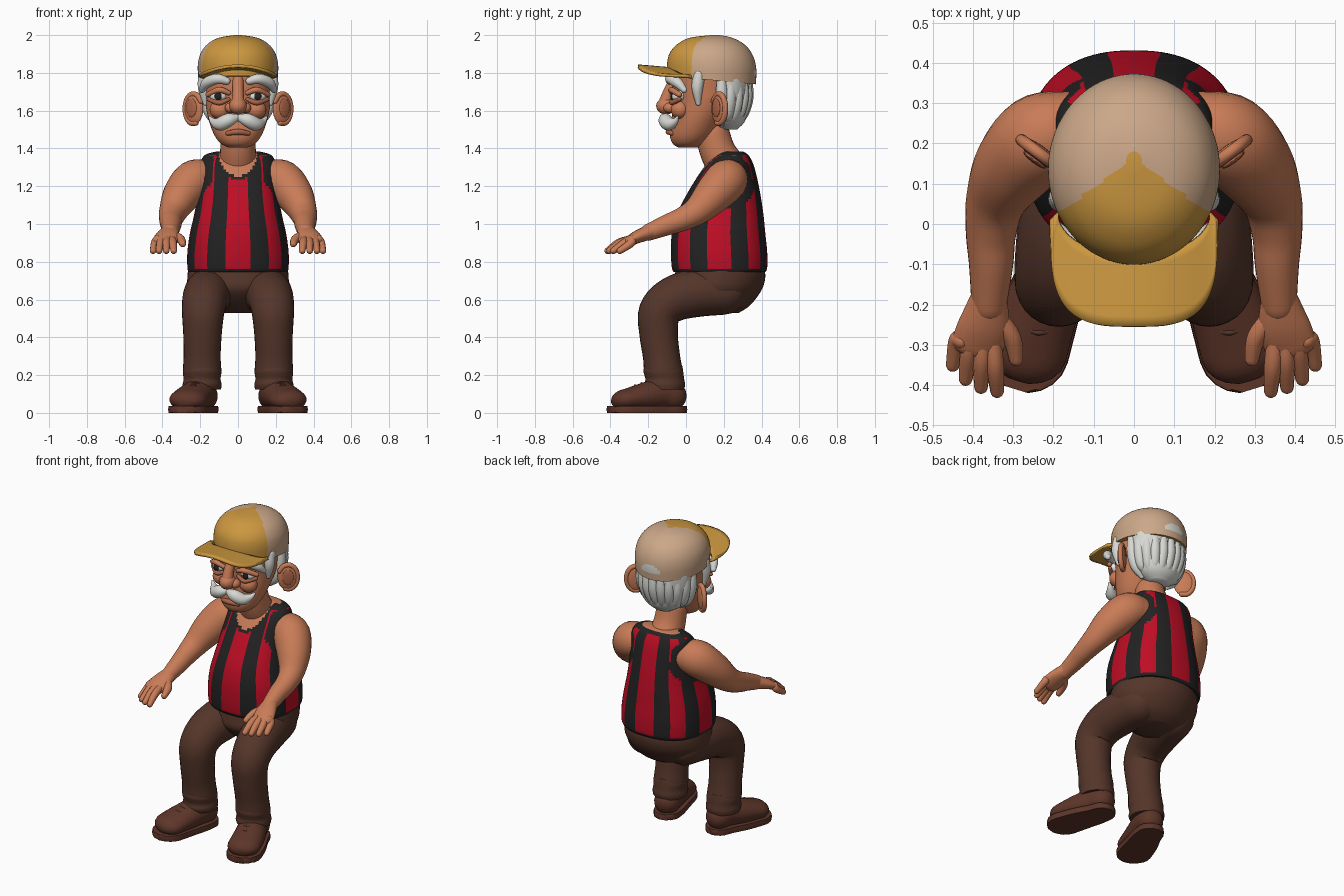
import bpy
import bmesh
from math import sin, cos, pi, copysign, radians
from mathutils import Vector, Matrix

default_cube = bpy.data.objects.get("Cube")
if default_cube:
    bpy.data.objects.remove(default_cube, do_unlink=True)

X_AXIS, Y_AXIS, Z_AXIS = Vector((1, 0, 0)), Vector((0, 1, 0)), Vector((0, 0, 1))


def material(name, red, green, blue):
    mat = bpy.data.materials.new(name)
    mat.use_nodes = True
    mat.diffuse_color = (red, green, blue, 1)
    mat.node_tree.nodes["Principled BSDF"].inputs["Base Color"].default_value = (red, green, blue, 1)
    return mat


skin = material("skin", .58, .2, .095)
dark_skin = material("dark skin", .42, .13, .065)
brown_cloth = material("brown cloth", .09, .036, .023)
boot_leather = material("boot leather", .11, .036, .022)
stripe_red = material("stripe red", .52, .004, .018)
stripe_black = material("stripe black", .016, .016, .016)
mustard = material("mustard", .6, .31, .05)
tan = material("tan", .6, .39, .25)
white_hair = material("white hair", .68, .68, .65)
eye_white = material("eye white", .8, .8, .77)


def finish(name, bm, mats, rule=None, mirror=False, angle=50):
    """Turn a bmesh into one object, or a left and right pair."""
    mats = mats if isinstance(mats, list) else [mats]
    sides = [("left_", 1), ("right_", -1)] if mirror else [("", 1)]
    objects = []
    for prefix, sign in sides:
        side = bm.copy()
        for vert in side.verts:
            vert.co.x *= sign
        bmesh.ops.recalc_face_normals(side, faces=side.faces)
        if rule:
            for face in side.faces:
                face.material_index = rule(face.calc_center_median())
        mesh = bpy.data.meshes.new(prefix + name)
        side.to_mesh(mesh)
        side.free()
        for mat in mats:
            mesh.materials.append(mat)
        ob = bpy.data.objects.new(prefix + name, mesh)
        bpy.context.collection.objects.link(ob)
        bpy.ops.object.select_all(action="DESELECT")
        ob.select_set(True)
        bpy.context.view_layer.objects.active = ob
        bpy.ops.object.shade_smooth_by_angle(angle=radians(angle))
        objects.append(ob)
    bm.free()
    return objects


def spline(keys, steps):
    """Smooth curve through the key tuples."""
    out, last = [], len(keys) - 1
    for i in range(last):
        around = [keys[min(max(i + k, 0), last)] for k in (-1, 0, 1, 2)]
        for s in range(steps):
            t = s / steps
            out.append([b + (c - a) * t / 2 + (a - 2.5 * b + 2 * c - d / 2) * t * t
                        + (1.5 * (b - c) + (d - a) / 2) * t ** 3 for a, b, c, d in zip(*around)])
    return out + [list(keys[-1])]


def skin_rings(rings):
    """Bridge rings of points into a closed shell."""
    bm = bmesh.new()
    rows = [[bm.verts.new(p) for p in ring] for ring in rings]
    for low, high in zip(rows, rows[1:]):
        for i in range(len(low)):
            bm.faces.new((low[i - 1], low[i], high[i], high[i - 1]))
    bm.faces.new(rows[0])
    bm.faces.new(rows[-1])
    return bm


def stack(keys, segs=48, steps=5, power=1):
    """Level ovals: height, front, back, half width."""
    def bend(v):
        return copysign(abs(v) ** power, v)
    turns = [2 * pi * i / segs for i in range(segs)]
    return skin_rings([[(bend(sin(a)) * w, (f + b) / 2 - bend(cos(a)) * (b - f) / 2, z) for a in turns]
                       for z, f, b, w in spline(keys, steps)])


def tube(keys, segs=20, steps=5, ref=X_AXIS):
    """Round-ended tube: x, y, z, radius and optional second radius."""
    path = spline([k if len(k) > 4 else (*k, k[-1]) for k in keys], steps)
    spots = [Vector(p[:3]) for p in path]
    last, rings = len(path) - 1, []

    def ring(i, shift=0, scale=1):
        t = (spots[min(i + 1, last)] - spots[max(i - 1, 0)]).normalized()
        u = (ref - t * t.dot(ref)).normalized()
        v = t.cross(u)
        ru, rv = (max(r, .003) for r in path[i][3:])
        middle = spots[i] + t * shift * min(ru, rv * 1.4)
        turns = [2 * pi * k / segs for k in range(segs)]
        rings.append([middle + (u * cos(a) * ru + v * sin(a) * rv) * scale for a in turns])

    tips = [pi / 2 * k / 5 for k in range(1, 5)]
    for a in reversed(tips):
        ring(0, -sin(a), cos(a))
    for i in range(last + 1):
        ring(i)
    for a in tips:
        ring(last, sin(a), cos(a))
    return skin_rings(rings)


def ball(name, place, size, mat, mirror=False, turn=0):
    bm = bmesh.new()
    matrix = Matrix.Translation(place) @ Matrix.Rotation(turn, 4, "Z") @ Matrix.Diagonal((*size, 1))
    bmesh.ops.create_uvsphere(bm, u_segments=24, v_segments=14, radius=1, matrix=matrix)
    finish(name, bm, mat, mirror=mirror)


# Striped vest, with the open neckline as skin
def vest_colour(p):
    neck = (p.x / .1) ** 2 + ((p.z - 1.37) / .115) ** 2
    if p.y < .24 and neck < 1 or p.y >= .24 and p.z > 1.38:
        return 2
    armhole = abs(p.x) > .13 and (p.y - .22) ** 2 + (p.z - 1.22) ** 2 < .021
    if p.y < .24 and neck < 1.35 or p.z > 1.365 or p.z < .762 or armhole:
        return 1
    return -1


vest_keys = [(.745, -.065, .42, .262), (.77, -.075, .43, .268), (.85, -.08, .43, .268),
             (.95, -.075, .42, .255), (1.05, -.05, .41, .232), (1.15, 0, .395, .215),
             (1.25, .06, .375, .205), (1.32, .11, .355, .2), (1.365, .16, .33, .175), (1.385, .2, .3, .11)]
vest = finish("striped_vest", stack(vest_keys, 96, 6, .85), [stripe_red, stripe_black, skin])[0]
for number, face in enumerate(vest.data.polygons):
    colour = vest_colour(face.center)
    # each ring face belongs to one of sixteen vertical stripes
    stripe = (number % 96 + 2) // 6 % 2
    face.material_index = stripe if colour < 0 else colour

# Trousers
finish("trouser_seat", stack([(.53, .1, .28, .1), (.57, .02, .34, .2), (.65, -.06, .4, .262),
                              (.72, -.06, .42, .268), (.78, -.05, .41, .26)]), brown_cloth)
finish("trouser_leg", tube([(.13, .2, .645, .125), (.155, .05, .635, .128), (.175, -.07, .6, .12),
                            (.185, -.14, .53, .112), (.188, -.145, .42, .102), (.19, -.13, .3, .098),
                            (.19, -.12, .22, .102), (.19, -.115, .19, .096)], 28), brown_cloth, mirror=True)
finish("trouser_cuff", stack([(.125, -.21, -.01, .1), (.15, -.22, -.005, .103), (.18, -.215, -.01, .098),
                              (.22, -.225, -.015, .102), (.25, -.22, -.02, .09)]), brown_cloth)
cuff = bpy.data.objects["trouser_cuff"]
cuff.name, cuff.location.x = "left_trouser_cuff", .19
twin = cuff.copy()
twin.name, twin.location.x = "right_trouser_cuff", -.19
bpy.context.collection.objects.link(twin)

# Boots
foot = [(.185, -.075, .09, .078, .08), (.2, -.13, .1, .085, .085),
        (.235, -.22, .085, .095, .075), (.265, -.315, .07, .1, .058)]
sole = [(x, y, .018, width * 1.05, .1) for x, y, z, width, height in foot]
for name, keys, low, high in (("boot", foot, .02, 1), ("boot_sole", sole, 0, .036)):
    bm = tube(keys, 28)
    for vert in bm.verts:
        vert.co.z = min(max(vert.co.z, low), high)
    finish(name, bm, boot_leather, mirror=True, angle=40)
for row in range(3):
    x, y, z = .215 + row * .012, -.19 - row * .035, .168 - row * .012
    lace = [(x - .045, y, z - .015, .007), (x, y - .01, z, .007), (x + .045, y + .01, z - .015, .007)]
    finish("boot_lace", tube(lace, 8, 4, Z_AXIS), brown_cloth, mirror=True)

# Arms and hands
finish("arm", tube([(.17, .23, 1.24, .1), (.235, .21, 1.225, .112), (.3, .14, 1.15, .1),
                    (.342, .06, 1.07, .076), (.355, -.02, 1.025, .063), (.355, -.1, .995, .055),
                    (.36, -.2, .955, .044)], 28), skin, mirror=True)
finish("palm", tube([(.36, -.18, .962, .045, .04), (.372, -.25, .935, .064, .035),
                     (.388, -.3, .91, .066, .028)]), skin, mirror=True)
for finger, (x, y) in enumerate([(.34, -.415), (.38, -.405), (.418, -.385), (.45, -.35)]):
    base = .35 + finger * .026
    finish("finger", tube([(base, -.29, .92, .021), ((base + x) / 2, y + .06, .9, .022),
                           (x, y, .858, .017)], 12), skin, mirror=True)
finish("thumb", tube([(.345, -.23, .94, .026), (.305, -.28, .92, .024), (.293, -.335, .895, .018)], 12),
       skin, mirror=True)

# Neck and head
finish("neck", tube([(0, .23, 1.28, .105), (0, .17, 1.38, .095), (0, .14, 1.48, .09)], 28), skin)
finish("head", stack([(1.405, -.04, .06, .05), (1.425, -.07, .1, .09), (1.47, -.085, .15, .125),
                      (1.55, -.075, .2, .155), (1.65, -.07, .27, .175), (1.72, -.075, .28, .18),
                      (1.8, -.07, .28, .185)]), skin)
ball("cheek", (.095, -.03, 1.605), (.055, .05, .05), skin, True)
ball("nose_tip", (0, -.105, 1.625), (.047, .053, .045), skin)
ball("nostril", (.04, -.085, 1.615), (.03, .035, .028), skin, True)
finish("nose_bridge", tube([(0, -.06, 1.76, .03), (0, -.095, 1.69, .03), (0, -.11, 1.64, .036)]), skin)
finish("lower_lip", tube([(-.055, -.075, 1.48, .012), (0, -.092, 1.488, .016), (.055, -.075, 1.48, .012)],
                         12, ref=Z_AXIS), dark_skin)

# Eyes
ball("eyeball", (.103, -.04, 1.676), (.046, .038, .032), eye_white, True)
ball("iris", (.105, -.073, 1.676), (.019, .01, .021), stripe_black, True)
finish("upper_eyelid", tube([(.05, -.072, 1.694, .013), (.1, -.077, 1.71, .016), (.158, -.035, 1.685, .014)],
                            12, ref=Z_AXIS), skin, mirror=True)
finish("eye_bag", tube([(.05, -.07, 1.66, .01), (.1, -.074, 1.642, .014), (.155, -.035, 1.66, .011)],
                       12, ref=Z_AXIS), dark_skin, mirror=True)

# Ears: a slanted disc with a raised rim
slant = radians(37)
outward, ear_middle = Vector((cos(slant), sin(slant), 0)), Vector((.235, .175, 1.61))
ball("ear", ear_middle, (.062, .02, .085), skin, True, slant)
ball("ear_hollow", ear_middle + Vector((.012, -.016, .005)), (.034, .008, .05), dark_skin, True, slant)
rim = []
for step in range(9):
    a = radians(150 - step * 32)
    rim.append((*(ear_middle + outward * cos(a) * .056 + Z_AXIS * sin(a) * .078), .015))
finish("ear_rim", tube(rim, 10, 4, outward.cross(Z_AXIS)), skin, mirror=True)

# White hair, brows and moustache
finish("hair", stack([(1.5, .18, .27, .06), (1.55, .12, .315, .13), (1.65, .1, .335, .175),
                      (1.75, .1, .345, .188), (1.8, .1, .335, .188)]), white_hair)
for lock in range(11):
    a = radians(lock * 16 - 80)
    s, c = sin(a), cos(a)
    keys = [(.175 * s, .16 + .165 * c, 1.78, .025), (.172 * s, .16 + .165 * c, 1.67, .034),
            (.145 * s, .16 + .14 * c, 1.58, .03), (.1 * s, .17 + .1 * c, 1.525 + .02 * (lock % 2), .014)]
    finish("hair_lock", tube(keys, 10), white_hair)
finish("sideburn", tube([(.178, .07, 1.79, .032), (.182, .06, 1.72, .03), (.172, .065, 1.64, .014)]),
       white_hair, mirror=True)
finish("eyebrow", tube([(.06, -.085, 1.757, .02), (.11, -.082, 1.768, .027), (.165, -.045, 1.748, .028),
                        (.19, -.01, 1.71, .016)], ref=Z_AXIS), white_hair, mirror=True)
finish("moustache", tube([(.008, -.105, 1.562, .02), (.05, -.11, 1.55, .036), (.095, -.09, 1.53, .036),
                          (.13, -.06, 1.542, .02), (.15, -.045, 1.565, .007)], ref=Z_AXIS),
       white_hair, mirror=True)


# Cap crown, with mustard front panels and a gap over the strap
def cap_colour(p):
    if p.y > .3 and p.z > 1.785 and (p.x / .07) ** 2 + ((p.z - 1.785) / .05) ** 2 < 1:
        return 2
    return 0 if p.y < .165 - .75 * abs(p.x) else 1


crown = stack([(1.765, -.1, .37, .21), (1.84, -.1, .372, .213), (1.9, -.085, .355, .2),
               (1.95, -.045, .315, .165), (1.985, .02, .25, .105), (2, .13, .18, .02)], 80, 7)
for vert in crown.verts:
    vert.co.z -= .4 * (vert.co.y - .1) * (2 - vert.co.z) * (vert.co.z < 1.995)
finish("cap_crown", crown, [mustard, tan, white_hair], cap_colour)
ball("cap_button", (0, .185, 1.988), (.022, .022, .011), tan)
arch = [(.07 * cos(pi * k / 6), .362 - .02 * cos(pi * k / 6) ** 2 - .012 * sin(pi * k / 6),
         1.782 + .052 * sin(pi * k / 6), .007) for k in range(7)]
finish("cap_gap_edge", tube(arch, 8, 3, Y_AXIS), tan)

# Cap brim: drooping at the sides
bm = bmesh.new()
rows = []
for ring in range(8):
    v, row = ring / 7, []
    for k in range(33):
        a = pi * (k / 32 - .5)
        inner = Vector((.19 * sin(a), .03 - .11 * cos(a), 0))
        outer = Vector((copysign(.208 * abs(sin(a)) ** .6, a), .01 - .265 * max(cos(a), 0) ** .6, 0))
        p = inner.lerp(outer, v)
        p.z = 1.822 + .015 * v - .052 * (p.x / .208) ** 2
        row.append(bm.verts.new(p))
    rows.append(row)
for near, far in zip(rows, rows[1:]):
    for k in range(32):
        bm.faces.new((near[k], near[k + 1], far[k + 1], far[k]))
brim = finish("cap_brim", bm, mustard)[0]
thick = brim.modifiers.new("thickness", "SOLIDIFY")
thick.thickness, thick.offset = .016, 0
